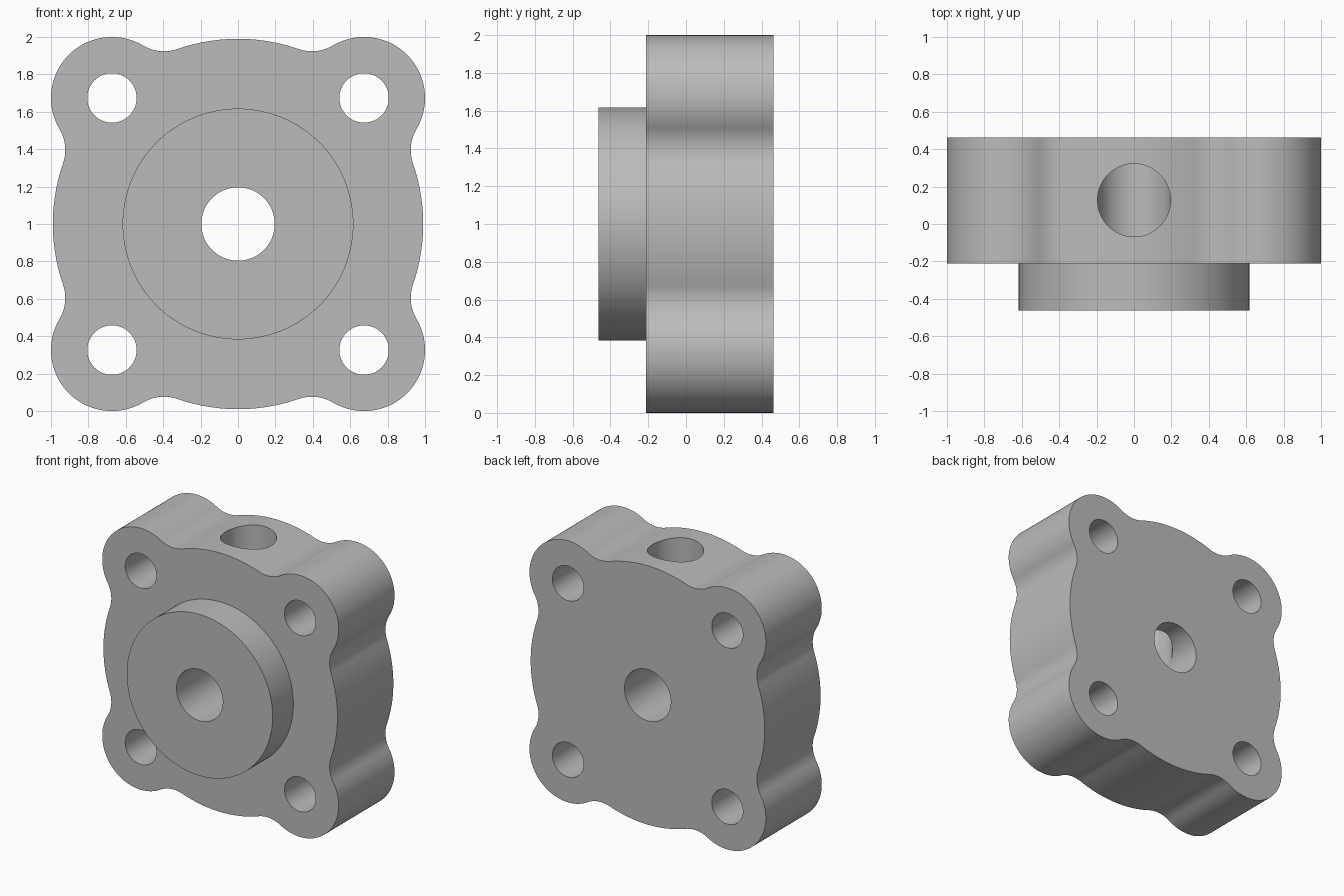
import bpy
import bmesh
from math import atan2, cos, sin, pi, radians, sqrt
from mathutils import Matrix, Vector

cube = bpy.data.objects.get("Cube")
if cube:
    bpy.data.objects.remove(cube, do_unlink=True)

# Main dimensions
BACK, SHOULDER, FRONT = 0.463, -0.212, -0.463
LOBE_POS, LOBE_R = 0.674, 0.326
BODY_R, FILLET_R = 0.99, 0.22
PORT_Y = 0.127

steel = bpy.data.materials.new("plain_grey")
steel.use_nodes = True
GREY = (0.5, 0.5, 0.5, 1)
steel.diffuse_color = GREY
steel.node_tree.nodes["Principled BSDF"].inputs["Base Color"].default_value = GREY


def arc(cx, cy, r, start, end, steps):
    """Points along an arc, leaving out the last one."""
    return [Vector((cx + r * cos(start + (end - start) * i / steps),
                    cy + r * sin(start + (end - start) * i / steps)))
            for i in range(steps)]


def flange_outline():
    """Four round lobes blended into a central disc by tangent fillets."""
    d = BODY_R + FILLET_R
    e = LOBE_R + FILLET_R
    total = (d * d + 2 * LOBE_POS ** 2 - e * e) / (2 * LOBE_POS)
    diff = sqrt(2 * d * d - total * total)
    fx, fy = (total + diff) / 2, (total - diff) / 2
    a = atan2(fy, fx)
    b = atan2(LOBE_POS - fy, LOBE_POS - fx)
    quarter = (arc(0, 0, BODY_R, -a, a, 20)
               + arc(fx, fy, FILLET_R, a + pi, b, 14)
               + arc(LOBE_POS, LOBE_POS, LOBE_R, b - pi, 1.5 * pi - b, 40)
               + arc(fy, fx, FILLET_R, pi / 2 - b, -pi / 2 - a, 14))
    return [Matrix.Rotation(k * pi / 2, 2) @ p for k in range(4) for p in quarter]


def prism(name, outline, y0, y1, x=0, z=1):
    """Extrude an outline in the x-z plane from y0 to y1."""
    bm = bmesh.new()
    face = bm.faces.new([bm.verts.new((x + p.x, y0, z + p.y)) for p in outline])
    top = bmesh.ops.extrude_face_region(bm, geom=[face])["geom"]
    bmesh.ops.translate(bm, vec=(0, y1 - y0, 0),
                        verts=[v for v in top if isinstance(v, bmesh.types.BMVert)])
    bmesh.ops.recalc_face_normals(bm, faces=bm.faces)
    mesh = bpy.data.meshes.new(name)
    bm.to_mesh(mesh)
    bm.free()
    mesh.materials.append(steel)
    obj = bpy.data.objects.new(name, mesh)
    bpy.context.collection.objects.link(obj)
    return obj


def circle(r, steps=96):
    return arc(0, 0, r, 0, 2 * pi, steps)


def combine(target, tool, operation):
    """Apply a boolean and discard the tool."""
    mod = target.modifiers.new("cut", 'BOOLEAN')
    mod.operation = operation
    mod.solver = 'EXACT'
    mod.object = tool
    bpy.context.view_layer.objects.active = target
    bpy.ops.object.modifier_apply(modifier=mod.name)
    bpy.data.objects.remove(tool, do_unlink=True)


# Lobed flange with a round boss on its front
flange = prism("flange_body", flange_outline(), SHOULDER, BACK)
combine(flange, prism("boss", circle(0.617, 128), FRONT, SHOULDER + 0.1), 'UNION')

# Central bore and four bolt holes
combine(flange, prism("bore_cutter", circle(0.196), -1, 1), 'DIFFERENCE')
for sx in (-1, 1):
    for sz in (-1, 1):
        combine(flange, prism("bolt_hole_cutter", circle(0.132, 64), -1, 1,
                              sx * LOBE_POS, 1 + sz * LOBE_POS), 'DIFFERENCE')

# Port from the top down into the bore
port = prism("port_cutter", circle(0.195), 0, 1.5, 0, 0)
port.data.transform(Matrix.Translation((0, PORT_Y, 1)) @ Matrix.Rotation(pi / 2, 4, 'X'))
combine(flange, port, 'DIFFERENCE')

# Smooth walls, sharp rims
bpy.ops.object.select_all(action='DESELECT')
flange.select_set(True)
bpy.context.view_layer.objects.active = flange
bpy.ops.object.shade_smooth_by_angle(angle=radians(30))
